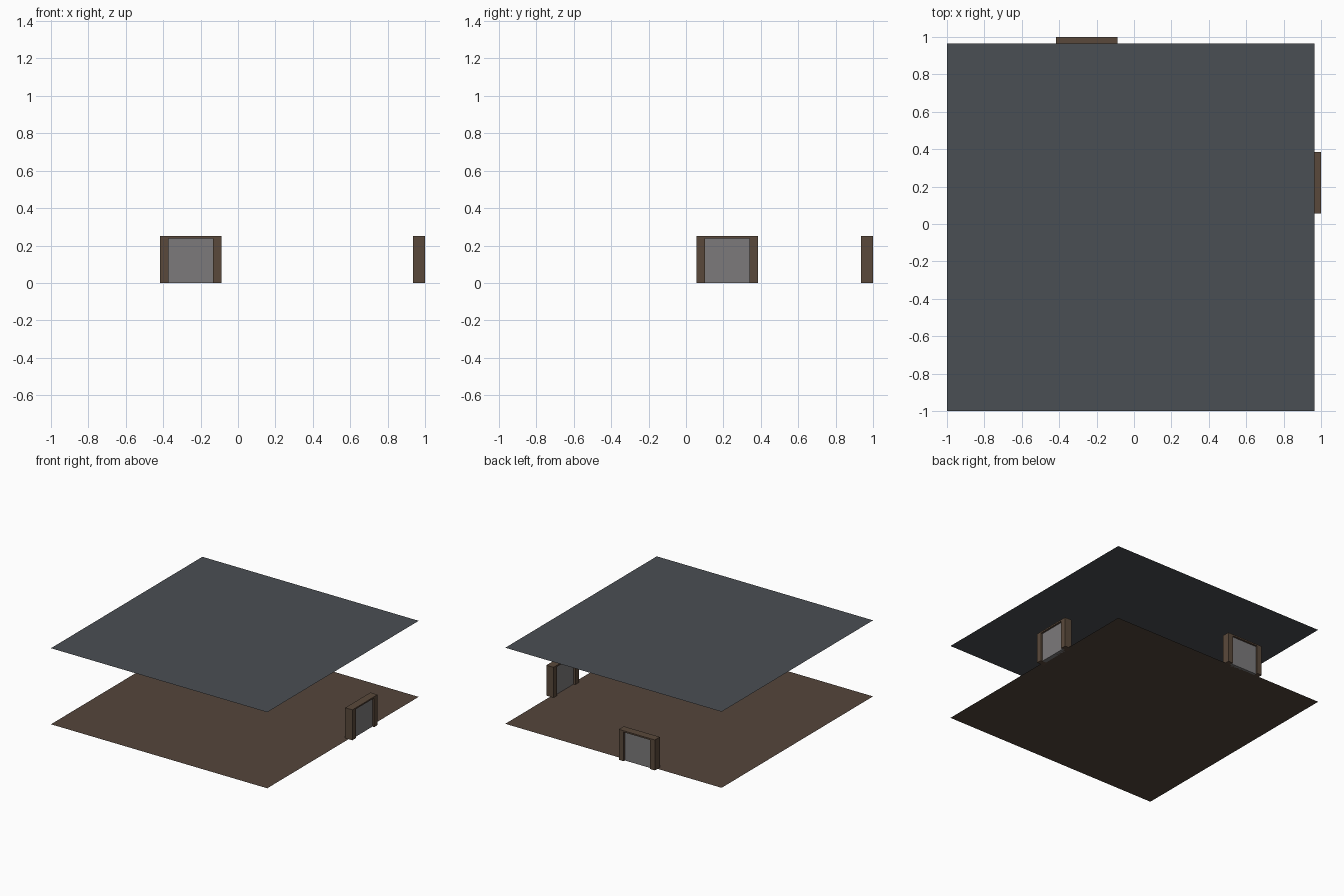
import bpy, bmesh
from mathutils import Matrix, Vector
from math import radians

if "Cube" in bpy.data.objects:
    bpy.data.objects.remove(bpy.data.objects["Cube"])


def material(name, rgb):
    m = bpy.data.materials.new(name)
    lin = [((c / 255 + 0.055) / 1.055) ** 2.4 for c in rgb]
    m.diffuse_color = (*lin, 1)
    m.use_nodes = True
    m.node_tree.nodes["Principled BSDF"].inputs["Base Color"].default_value = m.diffuse_color
    return m


floor_brown = material("floor brown", (84, 69, 59))
ceiling_slate = material("ceiling slate", (74, 78, 83))
frame_wood = material("frame wood", (90, 73, 59))
door_grey = material("door grey", (124, 122, 123))

EDGE = 0.966          # floor and ceiling run from -1 to here
HEIGHT = 0.625        # ceiling height


def finish(name, bm, mat):
    me = bpy.data.meshes.new(name)
    bm.to_mesh(me)
    bm.free()
    me.materials.append(mat)
    ob = bpy.data.objects.new(name, me)
    bpy.context.collection.objects.link(ob)
    return ob


def sheet(name, z, mat):
    bm = bmesh.new()
    corners = [(-1, -1), (EDGE, -1), (EDGE, EDGE), (-1, EDGE)]
    bm.faces.new([bm.verts.new((x, y, z)) for x, y in corners])
    finish(name, bm, mat)


def box(name, x, y, z, mat, place):
    """Box from (min, max) ranges, then moved by a matrix."""
    bm = bmesh.new()
    bmesh.ops.create_cube(bm, size=1)
    size = Vector([r[1] - r[0] for r in (x, y, z)])
    mid = Vector([sum(r) / 2 for r in (x, y, z)])
    bmesh.ops.scale(bm, vec=size, verts=bm.verts)
    bmesh.ops.translate(bm, vec=mid, verts=bm.verts)
    bm.transform(place)
    finish(name, bm, mat)


# Floor and ceiling sheets
sheet("floor", 0, floor_brown)
sheet("ceiling", HEIGHT, ceiling_slate)


# Doorway: two jambs, a thin lintel and a recessed door panel
def doorway(label, place):
    half, inner, top, lintel = 0.164, 0.119, 0.25, 0.238
    depth = (-0.0325, 0.0325)
    box(label + "_left_jamb", (-half, -inner), depth, (0, top), frame_wood, place)
    box(label + "_right_jamb", (inner, half), depth, (0, top), frame_wood, place)
    box(label + "_lintel", (-inner, inner), depth, (lintel, top), frame_wood, place)
    box(label + "_door_panel", (-inner, inner), (-0.017, 0.017), (0, lintel),
        door_grey, place)


doorway("back", Matrix.Translation((-0.253, 0.9675, 0)))
doorway("right", Matrix.Translation((0.9675, 0.22, 0)) @ Matrix.Rotation(radians(-90), 4, 'Z'))
